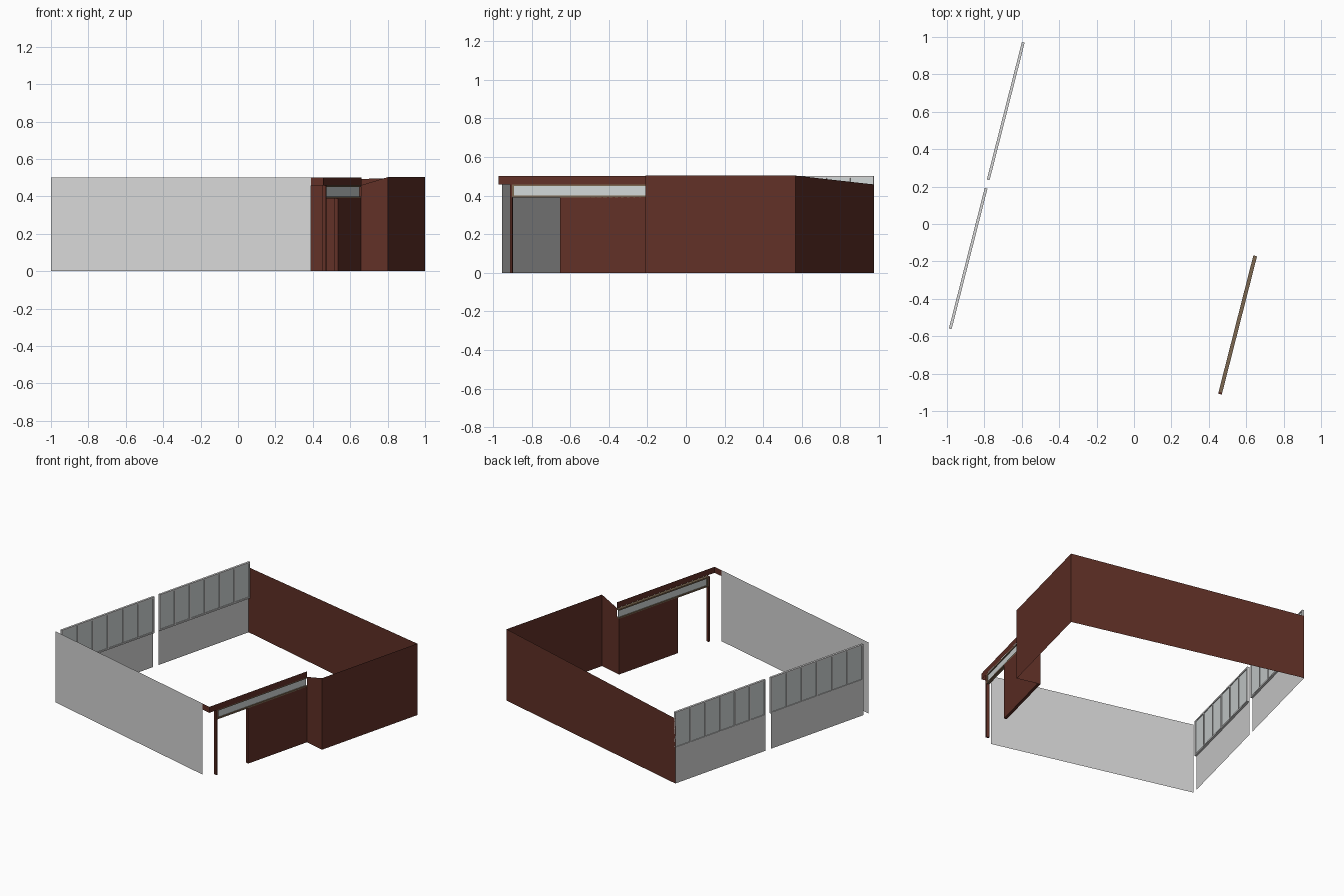
import bpy, bmesh, math
from mathutils import Matrix

if "Cube" in bpy.data.objects:
    bpy.data.objects.remove(bpy.data.objects["Cube"])

# The room is modelled square to the axes, then turned about z
TURN = Matrix.Rotation(math.radians(-14.3), 4, 'Z')


def material(name, rgb):
    m = bpy.data.materials.new(name)
    m.diffuse_color = (*rgb, 1)
    m.use_nodes = True
    m.node_tree.nodes["Principled BSDF"].inputs["Base Color"].default_value = m.diffuse_color
    return m


BROWN = material("red_brown_wall", (0.12, 0.03, 0.02))
GREY = material("light_grey_wall", (0.68, 0.68, 0.68))
GLASS = material("pale_glass", (0.64, 0.68, 0.68))
WOOD = material("tan_wood", (0.20, 0.135, 0.08))


def finish(name, bm, mat):
    bm.transform(TURN)
    me = bpy.data.meshes.new(name)
    bm.to_mesh(me)
    bm.free()
    me.materials.append(mat)
    bpy.context.collection.objects.link(bpy.data.objects.new(name, me))


def sheet(name, path, z0, tops, mat):
    """Upright thin sheet along a plan path, with a top height per point."""
    bm = bmesh.new()
    low = [bm.verts.new((x, y, z0)) for x, y in path]
    high = [bm.verts.new((x, y, z)) for (x, y), z in zip(path, tops)]
    for i in range(len(path) - 1):
        bm.faces.new((low[i], low[i + 1], high[i + 1], high[i]))
    finish(name, bm, mat)


def boxes(name, bounds, mat):
    """One object made of boxes given as (x0, x1, y0, y1, z0, z1)."""
    bm = bmesh.new()
    for x0, x1, y0, y1, z0, z1 in bounds:
        vs = bmesh.ops.create_cube(bm, size=1)["verts"]
        for v in vs:
            v.co = (x1 if v.co.x > 0 else x0, y1 if v.co.y > 0 else y0,
                    z1 if v.co.z > 0 else z0)
    finish(name, bm, mat)


L, R, B, F = -0.821, 0.828, 0.796, -0.828   # room outline
IN, H = 0.680, 0.503                        # recessed wall line, full height

# Brown walls: sloping back wall, right wall and return to the recess
sheet("back_and_right_wall", [(L, B), (R, B), (R, -0.005), (IN, -0.005)],
      0, [0.457, H, H, 0.46], BROWN)

# Grey front wall
sheet("front_wall", [(L, F), (0.613, F)], 0, [0.5, 0.5], GREY)

# Fascia over the entrance, turning the corner to the front wall
sheet("entrance_fascia", [(0.613, F), (IN + 0.002, F), (IN + 0.002, -0.005)],
      0.458, [0.5] * 3, BROWN)

# Recessed low wall and the slim door post
boxes("entrance_low_wall", [(0.660, IN, -0.50, -0.005, 0, 0.392)], BROWN)
boxes("door_post", [(0.660, IN, -0.768, -0.757, 0, 0.458)], BROWN)

# Clerestory strip: wood frame around glass
boxes("clerestory_frame", [
    (0.660, IN, -0.757, -0.005, 0.390, 0.400),
    (0.660, IN, -0.757, -0.005, 0.449, 0.459),
    (0.660, IN, -0.757, -0.747, 0.400, 0.449)], WOOD)
boxes("clerestory_glass", [(0.667, 0.673, -0.747, -0.005, 0.400, 0.449)], GLASS)

# Left wall: two bays, each a plain panel under a six-pane window
for side, y0, y1 in (("rear", 0.036, B), ("front", -0.786, -0.010)):
    sheet(f"left_panel_{side}", [(L, y0), (L, y1)], 0, [0.25, 0.25], GREY)
    t = 0.010
    bars = [(L, L + 0.015, y0, y1, z, z + t) for z in (0.245, 0.49)]
    for i in range(7):
        y = y0 + (y1 - y0 - t) * i / 6
        bars.append((L, L + 0.015, y, y + t, 0.255, 0.49))
    boxes(f"left_window_frame_{side}", bars, GREY)
    boxes(f"left_window_glass_{side}",
          [(L + 0.005, L + 0.010, y0 + t, y1 - t, 0.255, 0.49)], GLASS)
